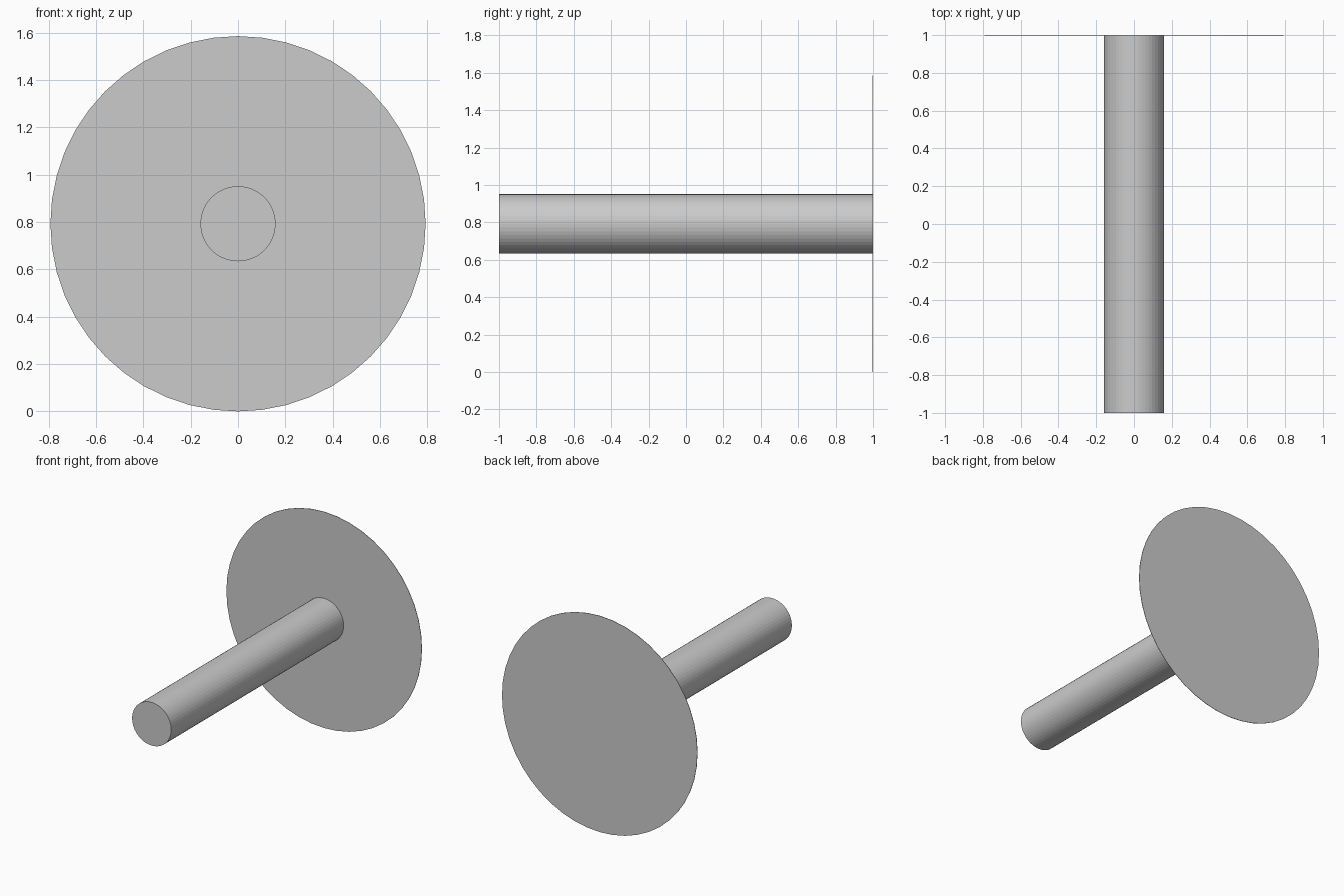
import bpy
import math

if "Cube" in bpy.data.objects:
    bpy.data.objects.remove(bpy.data.objects["Cube"])

CENTRE_Z = 0.7925
SIDES = 48


def cylinder_along_y(name, radius, y0, y1):
    """Capped cylinder whose axis runs front to back."""
    bpy.ops.mesh.primitive_cylinder_add(
        vertices=SIDES, radius=radius, depth=y1 - y0,
        location=(0, (y0 + y1) / 2, CENTRE_Z),
        rotation=(math.radians(90), 0, 0))
    obj = bpy.context.object
    obj.name = name
    bpy.ops.object.transform_apply(location=False, rotation=True, scale=True)
    return obj


# Long rod pointing to the front
cylinder_along_y("rod", 0.1585, -1.0, 0.998)

# Paper-thin round plate closing the back end
cylinder_along_y("back_disc", 0.7925, 0.997, 1.0)
